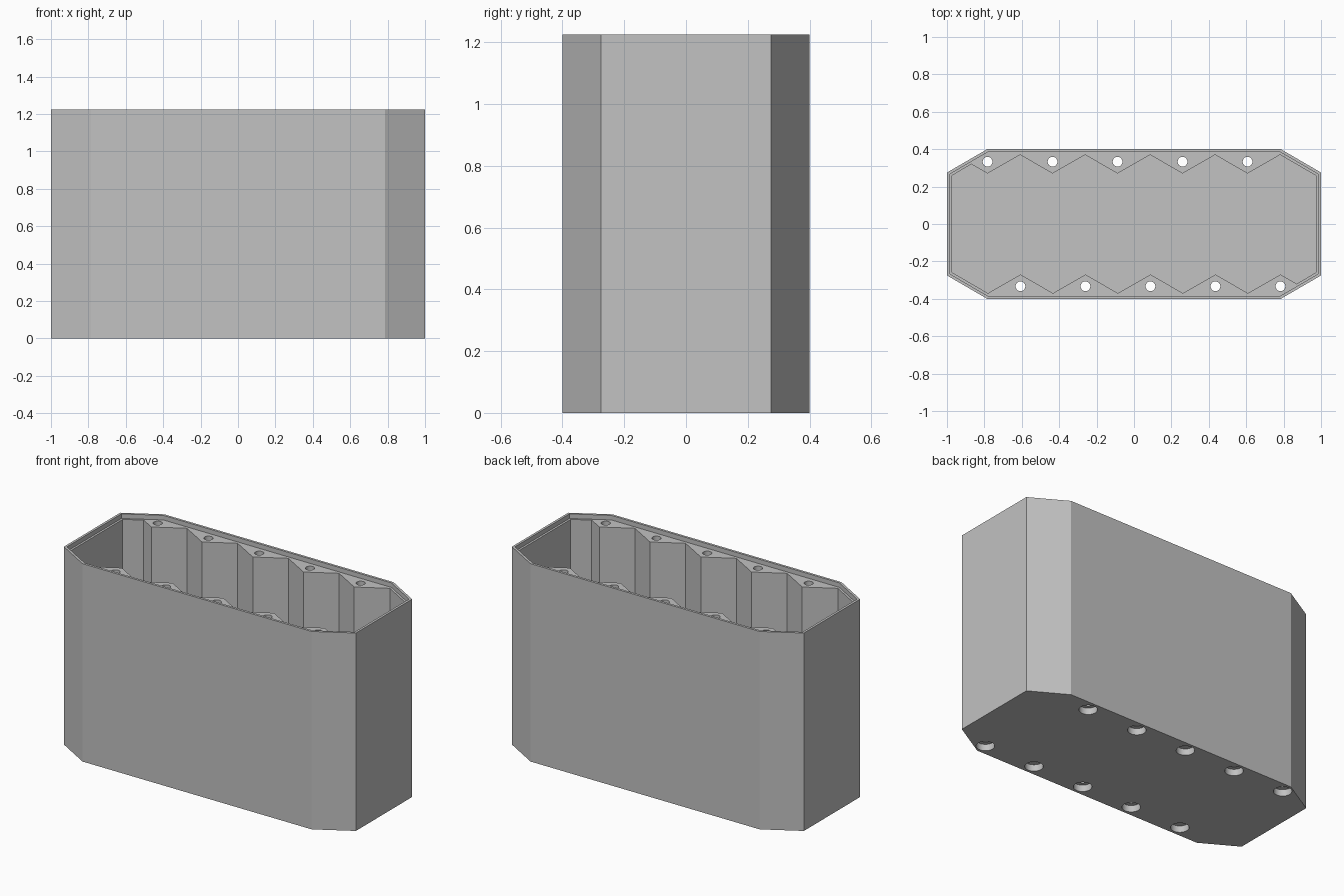
import bpy
import bmesh
import math

if "Cube" in bpy.data.objects:
    bpy.data.objects.remove(bpy.data.objects["Cube"], do_unlink=True)

HEIGHT = 1.225
LEDGE = HEIGHT - 0.028
FLOOR = 0.03
PITCH = 0.3475
FIRST = -0.783

grey = bpy.data.materials.new("plain grey")
grey.use_nodes = True
grey.diffuse_color = (0.54, 0.54, 0.54, 1)
grey.node_tree.nodes["Principled BSDF"].inputs["Base Color"].default_value = grey.diffuse_color


def prism(name, points, z0, z1):
    """Closed upright prism over an outline."""
    bm = bmesh.new()
    base = bm.faces.new([bm.verts.new((x, y, z0)) for x, y in points])
    top = bmesh.ops.extrude_face_region(bm, geom=[base])["geom"]
    verts = [v for v in top if isinstance(v, bmesh.types.BMVert)]
    bmesh.ops.translate(bm, verts=verts, vec=(0, 0, z1 - z0))
    bmesh.ops.recalc_face_normals(bm, faces=bm.faces)
    mesh = bpy.data.meshes.new(name)
    bm.to_mesh(mesh)
    bm.free()
    mesh.materials.append(grey)
    obj = bpy.data.objects.new(name, mesh)
    bpy.context.collection.objects.link(obj)
    return obj


def turned(points):
    """Add the half-turn copy of half an outline."""
    return points + [(-x, -y) for x, y in points]


def octagon(inset):
    k = inset * math.tan(math.radians(15))
    side = inset * math.tan(math.radians(30))
    return turned([(1 - inset, -0.275 + side), (1 - inset, 0.275 - side),
                   (0.785 - k, 0.4 - inset), (-0.785 + k, 0.4 - inset)])


def circle(cx, cy, r, n=32):
    return [(cx + r * math.cos(math.tau * i / n), cy + r * math.sin(math.tau * i / n))
            for i in range(n)]


# Outer shell
body = prism("container_body", octagon(0), 0, HEIGHT)

# Shallow recess for a lid
cutters = [prism("lid_recess_cutter", octagon(0.015), LEDGE, HEIGHT + 0.1)]

# Cavity with zigzag long walls, each tooth holding a screw hole
back = [(0.972, -0.259), (0.972, 0.259)]
for i in reversed(range(5)):
    x = FIRST + i * PITCH
    back += [(x + PITCH / 2, 0.37), (x, 0.27)]
back.append((-0.87, 0.32))
cutters.append(prism("cavity_cutter", turned(back), FLOOR, HEIGHT + 0.1))

# Screw holes, widened at the underside
for i in range(5):
    for s in (1, -1):
        x, y = s * (FIRST + i * PITCH), s * 0.333
        cutters.append(prism("screw_hole_cutter", circle(x, y, 0.026), -0.1, HEIGHT + 0.1))
        cutters.append(prism("counterbore_cutter", circle(x, y, 0.051), -0.1, 0.04))

for cutter in cutters:
    cutter.hide_render = True
    mod = body.modifiers.new(cutter.name, "BOOLEAN")
    mod.operation = "DIFFERENCE"
    mod.solver = "EXACT"
    mod.object = cutter

# Bake the cuts and remove the cutters
bpy.context.view_layer.update()
graph = bpy.context.evaluated_depsgraph_get()
result = bpy.data.meshes.new_from_object(body.evaluated_get(graph))
body.modifiers.clear()
body.data = result
result.materials.clear()
result.materials.append(grey)
for poly in result.polygons:
    poly.material_index = 0
for cutter in cutters:
    bpy.data.objects.remove(cutter, do_unlink=True)

# Round holes smooth, flat walls crisp
bpy.ops.object.select_all(action="DESELECT")
body.select_set(True)
bpy.context.view_layer.objects.active = body
bpy.ops.object.shade_smooth_by_angle(angle=math.radians(20))
